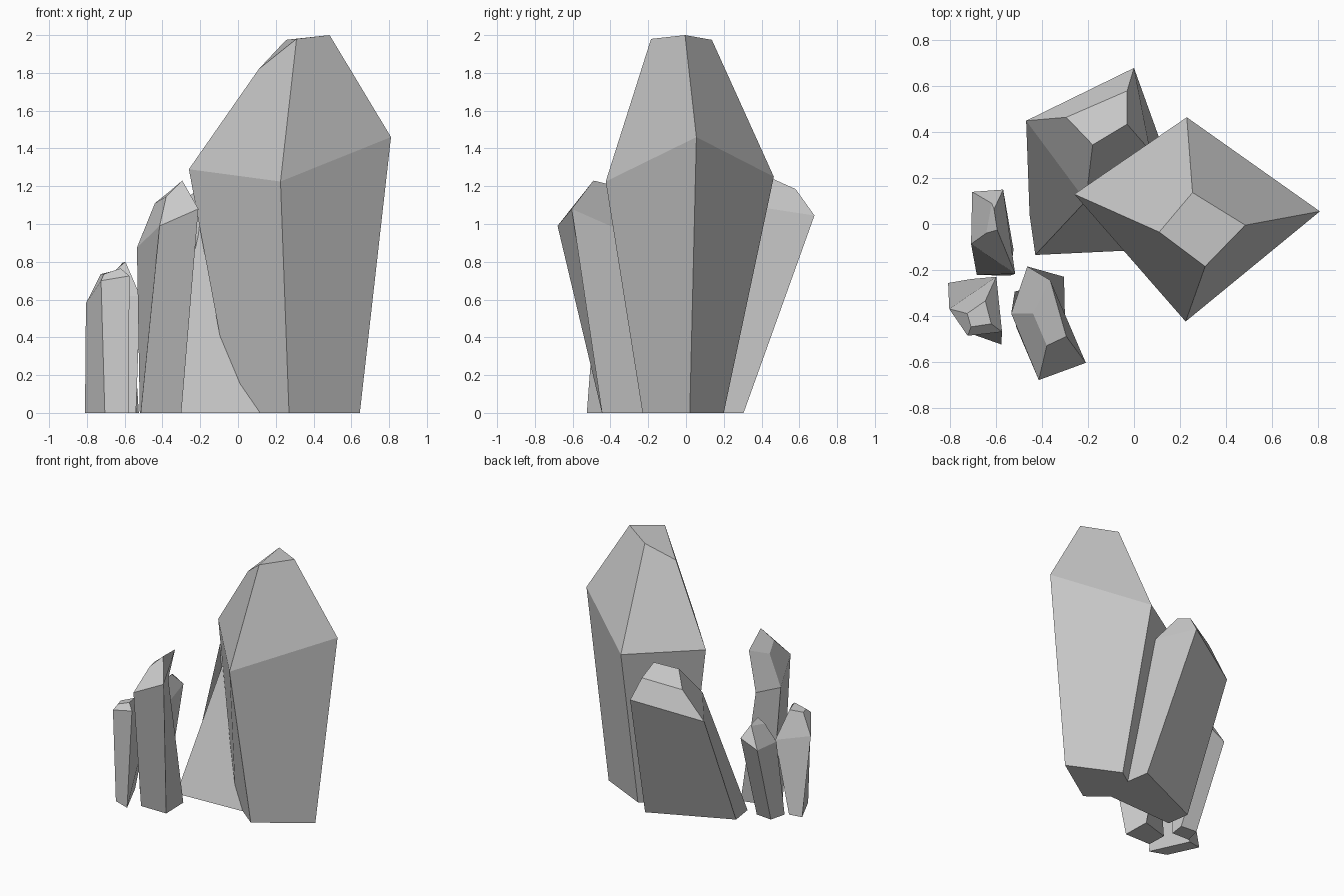
import bpy, bmesh


def crystal(name, base, shoulder, tip):
    """Four-sided crystal: ground outline, wide shoulder ring, slanted cut tip."""
    bm = bmesh.new()
    rings = [[bm.verts.new(p) for p in ring]
             for ring in ([(x, y, 0) for x, y in base], shoulder, tip)]
    for low, high in zip(rings, rings[1:]):
        for i in range(4):
            j = (i + 1) % 4
            bm.faces.new((low[i], low[j], high[j], high[i]))
    bm.faces.new(rings[0][::-1])
    bm.faces.new(rings[-1])
    bmesh.ops.recalc_face_normals(bm, faces=bm.faces)
    mesh = bpy.data.meshes.new(name)
    bm.to_mesh(mesh)
    bm.free()
    bpy.context.collection.objects.link(bpy.data.objects.new(name, mesh))


# Corners run front, right, back, left
crystal("tall_crystal",
        [(.27, -.23), (.645, .02), (.27, .2), (-.02, 0)],
        [(.225, -.425, 1.225), (.81, .055, 1.46), (.23, .465, 1.25), (-.26, .13, 1.29)],
        [(.31, -.185, 1.98), (.485, -.005, 2), (.255, .137, 1.975), (.11, -.035, 1.82)])

# Leaning crystal that merges into the tall one
crystal("back_crystal",
        [(-.43, -.135), (.2, -.105), (.135, .305), (-.455, .04)],
        [(-.21, .1, .94), (.07, .32, 1.1), (0, .68, 1.045), (-.47, .45, .915)],
        [(-.18, .345, 1.205), (-.03, .435, 1.25), (-.03, .58, 1.185), (-.295, .465, 1.12)])

crystal("front_crystal",
        [(-.515, -.445), (-.3, -.445), (-.305, -.23), (-.52, -.295)],
        [(-.415, -.68, .99), (-.21, -.605, 1.08), (-.465, -.185, .895), (-.535, -.39, .875)],
        [(-.38, -.53, 1.145), (-.295, -.49, 1.23), (-.365, -.245, 1.17), (-.44, -.39, 1.11)])

# Two small crystals at the left edge
crystal("small_left_crystal",
        [(-.685, -.222), (-.54, -.225), (-.525, -.112), (-.653, -.1)],
        [(-.71, -.087, .62), (-.518, -.217, .62), (-.57, .15, .7), (-.705, .14, .637)],
        [(-.644, -.04, .76), (-.596, -.026, .8), (-.61, .065, .795), (-.62, .09, .785)])

crystal("small_front_crystal",
        [(-.705, -.48), (-.578, -.525), (-.71, -.24), (-.81, -.257)],
        [(-.725, -.487, .7), (-.575, -.47, .725), (-.6, -.23, .55), (-.805, -.37, .58)],
        [(-.71, -.448, .735), (-.622, -.435, .765), (-.648, -.335, .755), (-.727, -.39, .735)])
